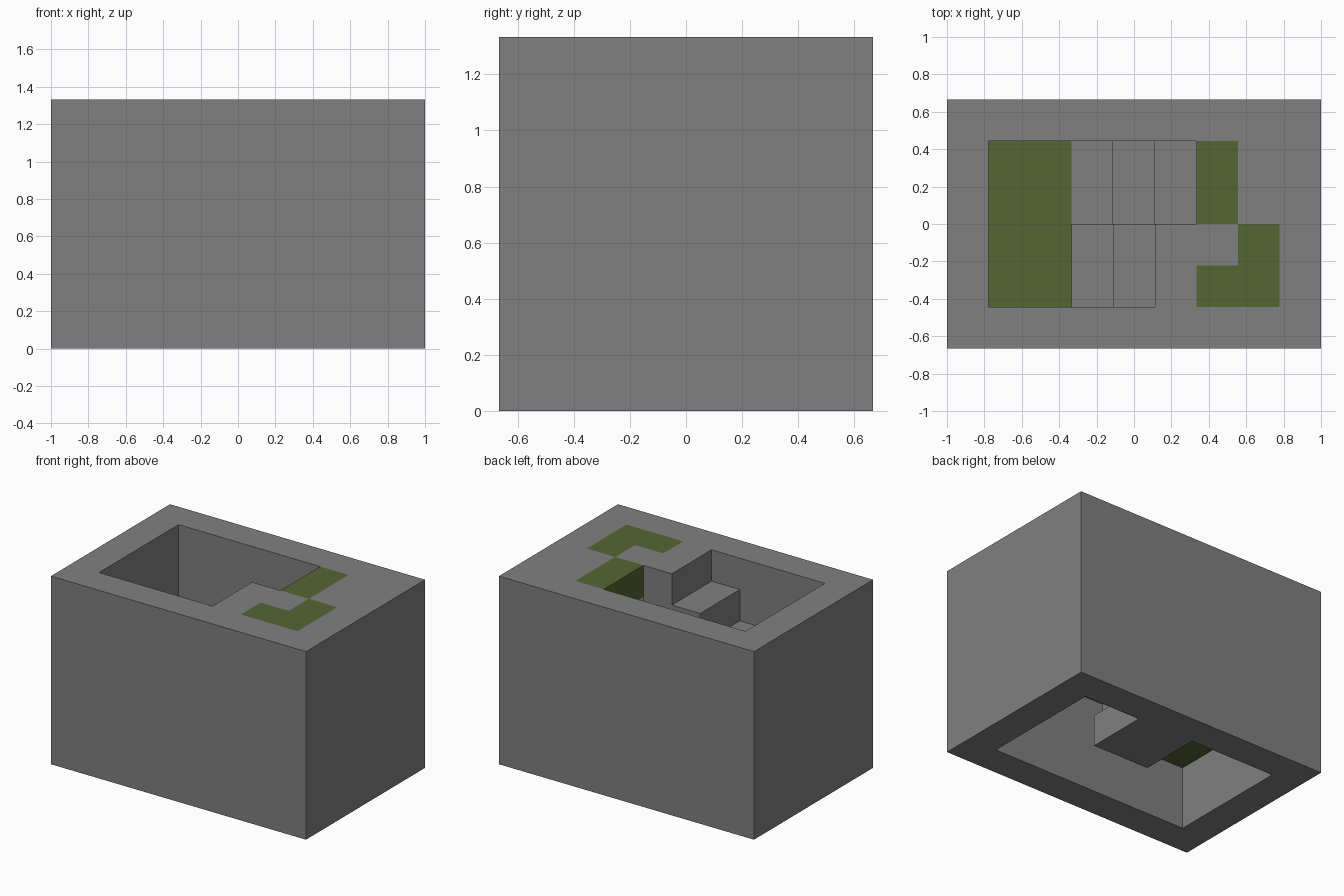
import bpy
import bmesh

old = bpy.data.objects.get("Cube")
if old:
    bpy.data.objects.remove(old, do_unlink=True)

U = 2 / 9  # plan module: the block is 9 x 6 x 6 modules


def make_material(name, rgb):
    mat = bpy.data.materials.new(name)
    mat.use_nodes = True
    colour = (*rgb, 1)
    mat.diffuse_color = colour
    mat.node_tree.nodes["Principled BSDF"].inputs["Base Color"].default_value = colour
    return mat


grey = make_material("grey stone", (0.216, 0.216, 0.216))
green = make_material("olive green", (0.09, 0.133, 0.033))


def cells(x0, x1, y0, y1):
    return {(x, y) for x in range(x0, x1) for y in range(y0, y1)}


def prism(name, plan, z0, z1, mat):
    """Extrude a set of plan cells into a closed solid."""
    bm = bmesh.new()
    for x, y in plan:
        corners = [(x, y), (x + 1, y), (x + 1, y + 1), (x, y + 1)]
        bm.faces.new([bm.verts.new(((a - 4.5) * U, (b - 3) * U, z0 * U))
                      for a, b in corners])
    bmesh.ops.remove_doubles(bm, verts=bm.verts, dist=U / 100)
    top = bmesh.ops.extrude_face_region(bm, geom=bm.faces[:], use_keep_orig=True)
    verts = [g for g in top["geom"] if isinstance(g, bmesh.types.BMVert)]
    bmesh.ops.translate(bm, verts=verts, vec=(0, 0, (z1 - z0) * U))
    bmesh.ops.recalc_face_normals(bm, faces=bm.faces)
    mesh = bpy.data.meshes.new(name)
    bm.to_mesh(mesh)
    bm.free()
    mesh.materials.append(mat)
    obj = bpy.data.objects.new(name, mesh)
    bpy.context.collection.objects.link(obj)
    return obj


# Outer shaft walls, open at top and bottom
prism("outer_walls", cells(0, 9, 0, 6) - cells(1, 8, 1, 5), 0, 6, grey)

# Lower flight along the back, rising towards -x
for i in range(3):
    prism(f"lower_step_{i + 1}", cells(5 - i, 6 - i, 3, 5), max(0, i - 1), i + 1, grey)

# Half-height landing
prism("landing", cells(1, 3, 1, 5), 2, 3, green)

# Upper flight along the front, rising towards +x
for i in range(3):
    prism(f"upper_step_{i + 1}", cells(3 + i, 4 + i, 1, 3), i + 2, i + 4, grey)

# Top floor: green path and the grey infill beside it
corner = cells(6, 7, 2, 3)
prism("top_landing", cells(6, 7, 3, 5), 5, 6, green)
prism("top_path", cells(6, 8, 1, 3) - corner, 5, 6, green)
prism("floor_infill_front", corner, 5, 6, grey)
prism("floor_infill_back", cells(7, 8, 3, 5), 5, 6, grey)
